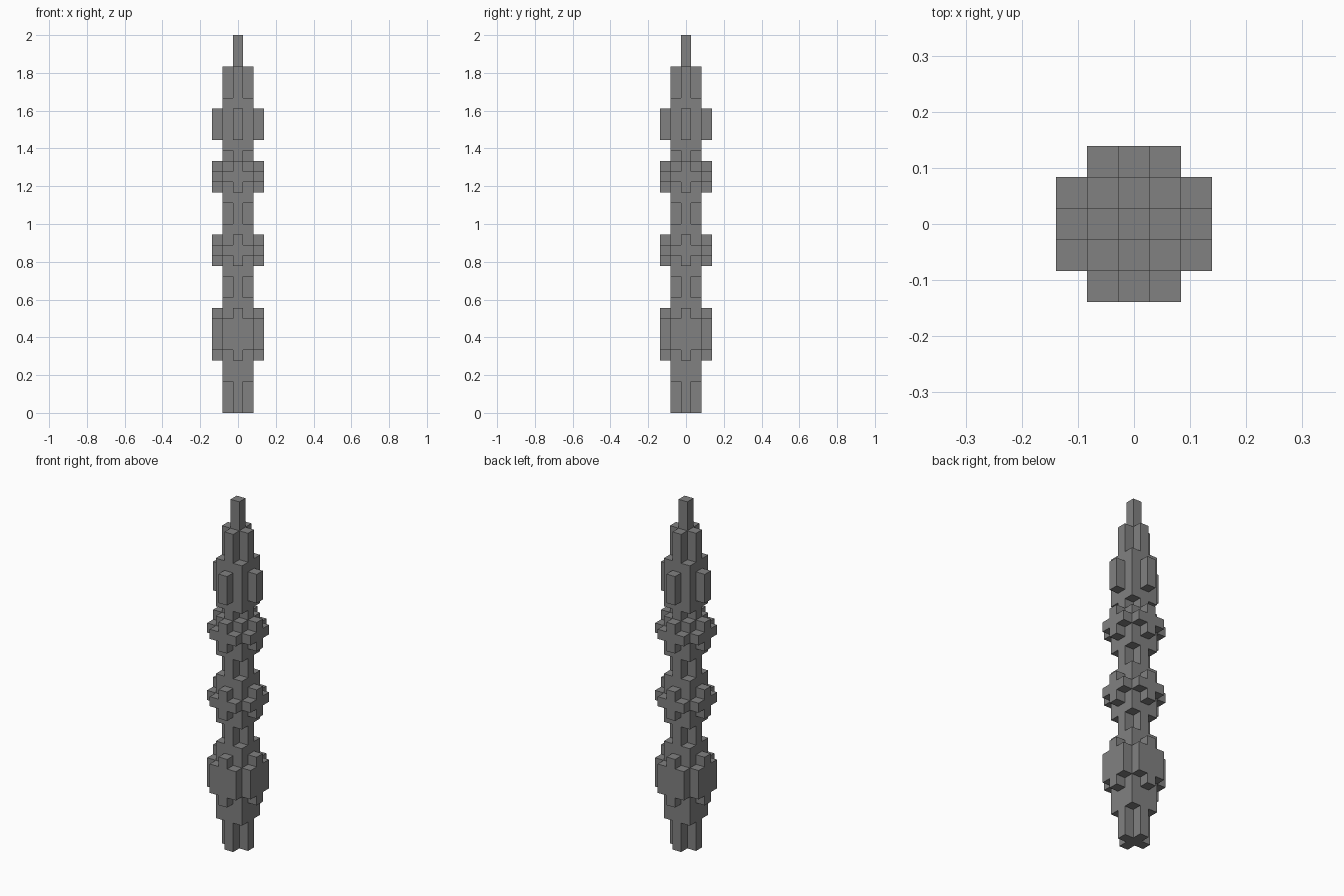
import bpy
import bmesh
from math import pi
from mathutils import Matrix, Vector

if "Cube" in bpy.data.objects:
    bpy.data.objects.remove(bpy.data.objects["Cube"], do_unlink=True)

U = 2 / 36  # one block; the tower is 36 blocks tall

grey = bpy.data.materials.new("stone_grey")
grey.use_nodes = True
colour = (0.22, 0.22, 0.22, 1)
grey.diffuse_color = colour
grey.node_tree.nodes["Principled BSDF"].inputs["Base Color"].default_value = colour


def finish(name, bm):
    bmesh.ops.scale(bm, vec=(U, U, U), verts=bm.verts)
    bmesh.ops.recalc_face_normals(bm, faces=bm.faces)
    mesh = bpy.data.meshes.new(name)
    bm.to_mesh(mesh)
    bm.free()
    mesh.materials.append(grey)
    bpy.context.collection.objects.link(bpy.data.objects.new(name, mesh))


def prism(bm, outline, z0, z1):
    """Extrude a flat outline (in blocks) from z0 up to z1."""
    face = bm.faces.new([bm.verts.new((x, y, z0)) for x, y in outline])
    top = bmesh.ops.extrude_face_region(bm, geom=[face])["geom"]
    bmesh.ops.translate(bm, vec=(0, 0, z1 - z0),
                        verts=[v for v in top if isinstance(v, bmesh.types.BMVert)])


def four_blocks(bm, x0, x1, y0, y1, z0, z1):
    """Repeat one block on all four sides of the tower."""
    size = Vector((x1 - x0, y1 - y0, z1 - z0))
    centre = Vector((x0 + x1, y0 + y1, z0 + z1)) / 2
    for k in range(4):
        place = (Matrix.Rotation(k * pi / 2, 4, "Z") @ Matrix.Translation(centre)
                 @ Matrix.Diagonal(size).to_4x4())
        bmesh.ops.create_cube(bm, size=1, matrix=place)


# Cross-shaped core running the full shaft
bm = bmesh.new()
quarter = [Vector((1.5, -0.5)), Vector((1.5, 0.5)), Vector((0.5, 0.5))]
prism(bm, [Matrix.Rotation(k * pi / 2, 2) @ p for k in range(4) for p in quarter], 0, 33)
finish("core_shaft", bm)

# Thin spire on top
bm = bmesh.new()
prism(bm, [(-0.5, -0.5), (0.5, -0.5), (0.5, 0.5), (-0.5, 0.5)], 33, 36)
finish("spire", bm)

# Corner posts that fill the cross to a square
for name, z0, z1 in [("base", 3, 11), ("lower", 13, 18), ("middle", 20, 24), ("upper", 25, 30)]:
    bm = bmesh.new()
    four_blocks(bm, 0.5, 1.5, 0.5, 1.5, z0, z1)
    finish(name + "_corner_posts", bm)

# Collars: an upright fin on each side, with a wing on either side of it
for name, z0, z1, winged in [("base", 5, 10, True), ("lower", 14, 17, True),
                             ("middle", 21, 24, True), ("upper", 26, 29, False)]:
    bm = bmesh.new()
    four_blocks(bm, 1.5, 2.5, -0.5, 0.5, z0, z1)
    if winged:
        for y in (-1.5, 0.5):
            four_blocks(bm, 1.5, 2.5, y, y + 1, z0 + 1, z1 - 1)
    finish(name + "_collar", bm)
